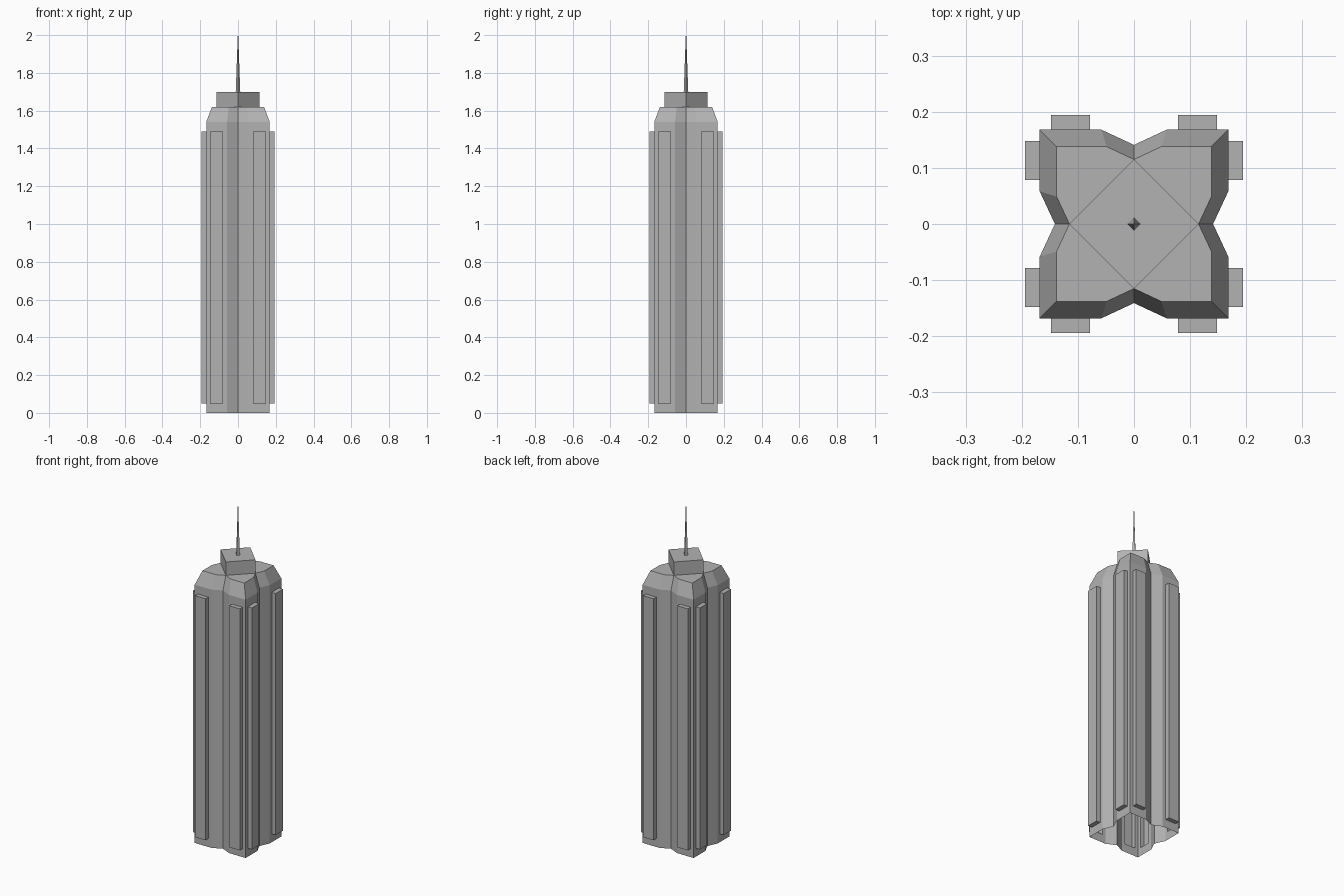
import bpy, bmesh
from mathutils import Vector

if "Cube" in bpy.data.objects:
    bpy.data.objects.remove(bpy.data.objects["Cube"])

grey = bpy.data.materials.new("dark_grey")
grey.diffuse_color = (0.45, 0.45, 0.45, 1)
grey.use_nodes = True
grey.node_tree.nodes["Principled BSDF"].inputs["Base Color"].default_value = grey.diffuse_color


def outline(corner, flat, notch, z):
    """Square plan with a V-notch in the middle of each side (16 points)."""
    pts = []
    for dx, dy in ((0, -1), (1, 0), (0, 1), (-1, 0)):
        # d = outward direction of the side, t = direction along it
        tx, ty = -dy, dx
        for along, out in ((-flat, corner), (0, notch), (flat, corner), (corner, corner)):
            pts.append(Vector((dx * out + tx * along, dy * out + ty * along, z)))
    return pts


def finish(bm, name):
    me = bpy.data.meshes.new(name)
    bm.to_mesh(me)
    bm.free()
    me.materials.append(grey)
    ob = bpy.data.objects.new(name, me)
    bpy.context.collection.objects.link(ob)
    return ob


# Tower shell: open base, straight shaft, tapered shoulder
bm = bmesh.new()
rings = [[bm.verts.new(p) for p in outline(*spec)] for spec in (
    (0.168, 0.058, 0.141, 0.0),
    (0.168, 0.058, 0.141, 1.54),
    (0.138, 0.049, 0.115, 1.62))]
panels = []
for level, (lo, hi) in enumerate(zip(rings, rings[1:])):
    for i in range(16):
        j = (i + 1) % 16
        f = bm.faces.new((lo[i], lo[j], hi[j], hi[i]))
        if level == 0 and i % 4 in (2, 3):
            panels.append(f)

# Roof: four corner faces around a diamond crown block
top = rings[2]
for k in range(4):
    s = 4 * k + 1
    bm.faces.new([top[(s + n) % 16] for n in range(5)])
base = [top[4 * k + 1] for k in range(4)]
crown = [bm.verts.new((v.co.x, v.co.y, 1.70)) for v in base]
for k in range(4):
    n = (k + 1) % 4
    bm.faces.new((base[k], base[n], crown[n], crown[k]))
bm.faces.new(crown)
bm.normal_update()

# Raised facade panels: inset each flat wall, then push it outward
bmesh.ops.inset_individual(bm, faces=panels, thickness=0.01)
for f in panels:
    c = f.calc_center_median()
    for v in f.verts:
        d = v.co - c
        z = 0.05 if d.z < 0 else 1.49
        d.z = 0
        v.co = c + d.normalized() * 0.0345
        v.co.z = z
bm.normal_update()
for f in bmesh.ops.extrude_discrete_faces(bm, faces=panels)["faces"]:
    f.normal_update()
    bmesh.ops.translate(bm, verts=f.verts[:], vec=f.normal * 0.026)
finish(bm, "tower")

# Four-sided spire with a tiny blunt tip
bm = bmesh.new()
lower, upper = [[bm.verts.new((x * r, y * r, z)) for x, y in ((0, -1), (1, 0), (0, 1), (-1, 0))]
                for r, z in ((0.012, 1.70), (0.0012, 2.0))]
for k in range(4):
    n = (k + 1) % 4
    bm.faces.new((lower[k], lower[n], upper[n], upper[k]))
bm.faces.new(upper)
finish(bm, "spire")
